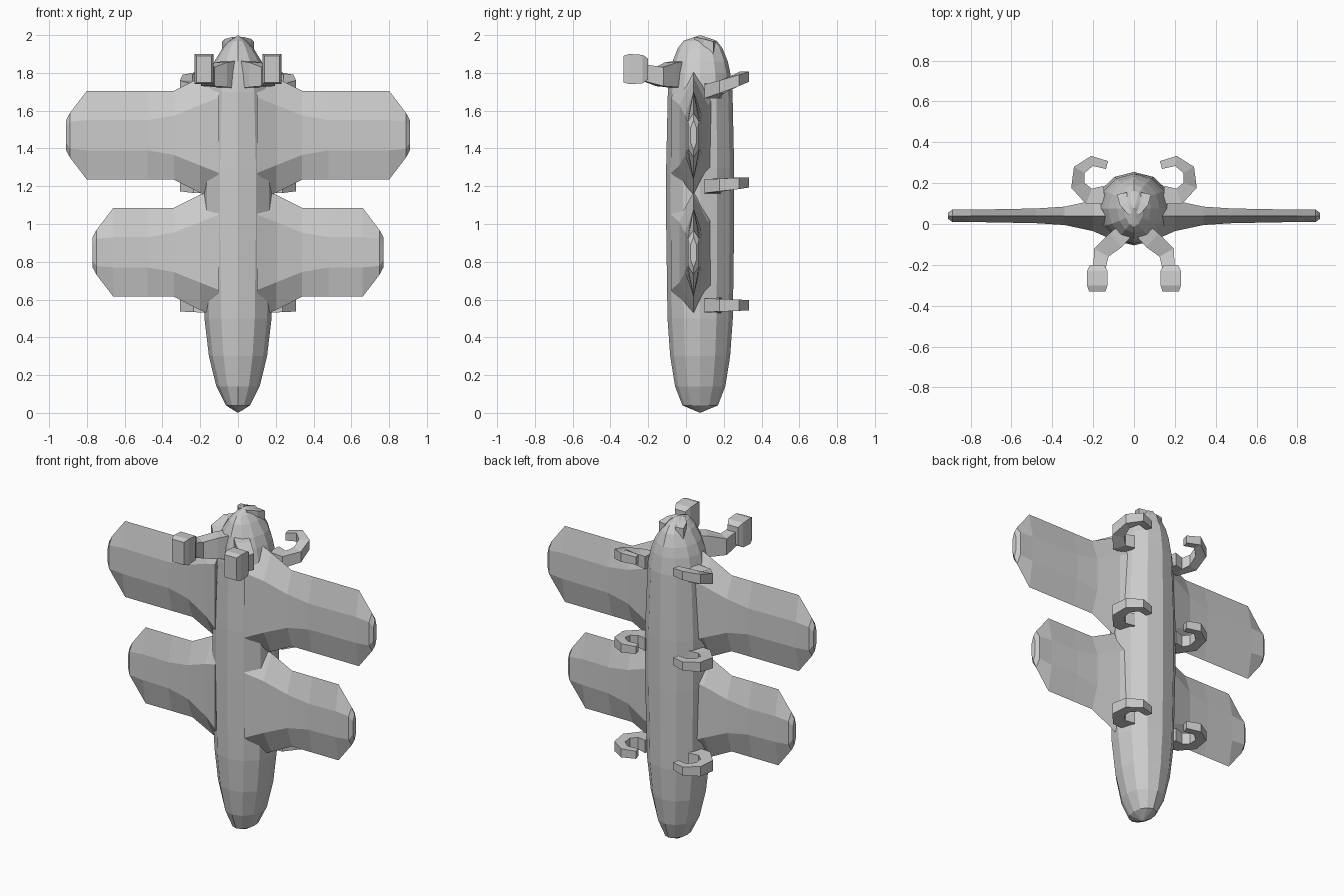
import bpy
import bmesh
from math import cos, sin, pi, radians
from mathutils import Vector

cube = bpy.data.objects.get("Cube")
if cube:
    bpy.data.objects.remove(cube)

grey = (0.6, 0.6, 0.6, 1)
shell = bpy.data.materials.new("shell_grey")
shell.use_nodes = True
shell.diffuse_color = grey
shell.node_tree.nodes["Principled BSDF"].inputs["Base Color"].default_value = grey


def loft(name, rings):
    """Skin equal-length closed rings and cap both ends."""
    bm = bmesh.new()
    loops = [[bm.verts.new(point) for point in ring] for ring in rings]
    for lower, upper in zip(loops, loops[1:]):
        for i in range(len(lower)):
            bm.faces.new((lower[i - 1], lower[i], upper[i], upper[i - 1]))
    bm.faces.new(loops[0])
    bm.faces.new(loops[-1])
    bmesh.ops.remove_doubles(bm, verts=bm.verts, dist=0.001)
    bmesh.ops.recalc_face_normals(bm, faces=bm.faces)
    mesh = bpy.data.meshes.new(name)
    bm.to_mesh(mesh)
    bm.free()
    mesh.materials.append(shell)
    obj = bpy.data.objects.new(name, mesh)
    bpy.context.collection.objects.link(obj)


def pair(name, rings):
    """Build a part on the left and its mirror image on the right."""
    loft("left_" + name, rings)
    loft("right_" + name, [[(-x, y, z) for x, y, z in ring] for ring in rings])


def tube(path, widths, heights):
    """Box-section rings along a path that bends in the horizontal plane."""
    points = [Vector(point) for point in path]
    rings = []
    for i, (point, width, height) in enumerate(zip(points, widths, heights)):
        ahead = points[min(i + 1, len(points) - 1)]
        behind = points[max(i - 1, 0)]
        along = ahead - behind
        side = Vector((along.y, -along.x, 0)).normalized() * width / 2
        up = Vector((0, 0, height / 2))
        rings.append([tuple(corner) for corner in (
            point + side + up, point - side + up,
            point - side - up, point + side - up)])
    return rings


# Body: a twelve-sided hull, long taper at the tail and a blunter one at the head
def body_ring(z):
    power, width_curve, depth_curve = (3, 0.5, 0.3) if z < 1 else (6, 0.8, 0.4)
    fullness = 1 - abs(z - 1) ** power
    width = 0.19 * fullness ** width_curve
    depth = 0.18 * fullness ** depth_curve
    turns = [pi * step / 6 for step in range(12)]
    return [(width * sin(a), 0.075 - depth * cos(a), z) for a in turns]


body_heights = (0, 0.04, 0.14, 0.3, 0.5, 1, 1.3, 1.7, 1.8, 1.86, 1.93, 1.97, 2)
loft("body", [body_ring(z) for z in body_heights])


# Wings: six-sided slabs with a flared root and a clipped tip
def wing_ring(x, middle, chord, ridge, thickness):
    y = 0.04
    top, bottom = middle + ridge, middle - ridge
    front, back = y - thickness, y + thickness
    return [(x, y, middle + chord), (x, front, top), (x, front, bottom),
            (x, y, middle - chord), (x, back, bottom), (x, back, top)]


def wing(name, middle, reach):
    chord, ridge, thickness = 0.235, 0.08, 0.03
    pair(name, [
        wing_ring(0.1, middle, chord * 1.5, ridge * 2.5, thickness * 4),
        wing_ring(0.2, middle, chord * 1.3, ridge * 2, thickness * 2.5),
        wing_ring(0.34, middle, chord, ridge * 1.3, thickness * 1.5),
        wing_ring(0.48, middle, chord, ridge, thickness * 1.2),
        wing_ring(reach - 0.11, middle, chord, ridge, thickness),
        wing_ring(reach - 0.02, middle, chord / 2, ridge * 0.9, thickness),
        wing_ring(reach, middle, ridge, ridge / 2, thickness / 2),
    ])


wing("upper_wing", middle=1.47, reach=0.91)
wing("lower_wing", middle=0.85, reach=0.77)


# Legs: hooks that sweep out from the flank and curl in behind the body
def leg(name, z, rise):
    radius = 0.09
    bends = [radians(angle) for angle in range(-120, 140, 50)]
    path = [(0.19 + radius * cos(a), 0.22 + radius * sin(a), z + rise * sin(a))
            for a in bends]
    taper = [1 - i / len(bends) for i in range(len(bends))]
    pair(name, tube(path,
                    [0.03 + 0.06 * t for t in taper],
                    [0.04 + 0.04 * t for t in taper]))


leg("front_leg", z=1.74, rise=0.04)
leg("middle_leg", z=1.21, rise=0.01)
leg("rear_leg", z=0.57, rise=0)

# Feelers: bent arms that end in blocky clubs
arm_path = [(0.03, -0.02, 1.79), (0.09, -0.08, 1.79), (0.16, -0.14, 1.78), (0.17, -0.22, 1.8)]
pair("feeler_arm", tube(arm_path, (0.08, 0.09, 0.08, 0.06), (0.15, 0.13, 0.1, 0.09)))
club_path = [(0.18, y, 1.82) for y in (-0.2, -0.23, -0.3, -0.33)]
pair("feeler_club", tube(club_path, (0.07, 0.1, 0.1, 0.08), (0.11, 0.15, 0.16, 0.14)))

# Jaws: small plates at the top of the head
jaw_path = [(0.06, 0.15, 1.92), (0.05, 0.1, 1.94), (0.02, 0.05, 1.96)]
pair("jaw", tube(jaw_path, (0.05, 0.04, 0.02), (0.09, 0.08, 0.06)))
